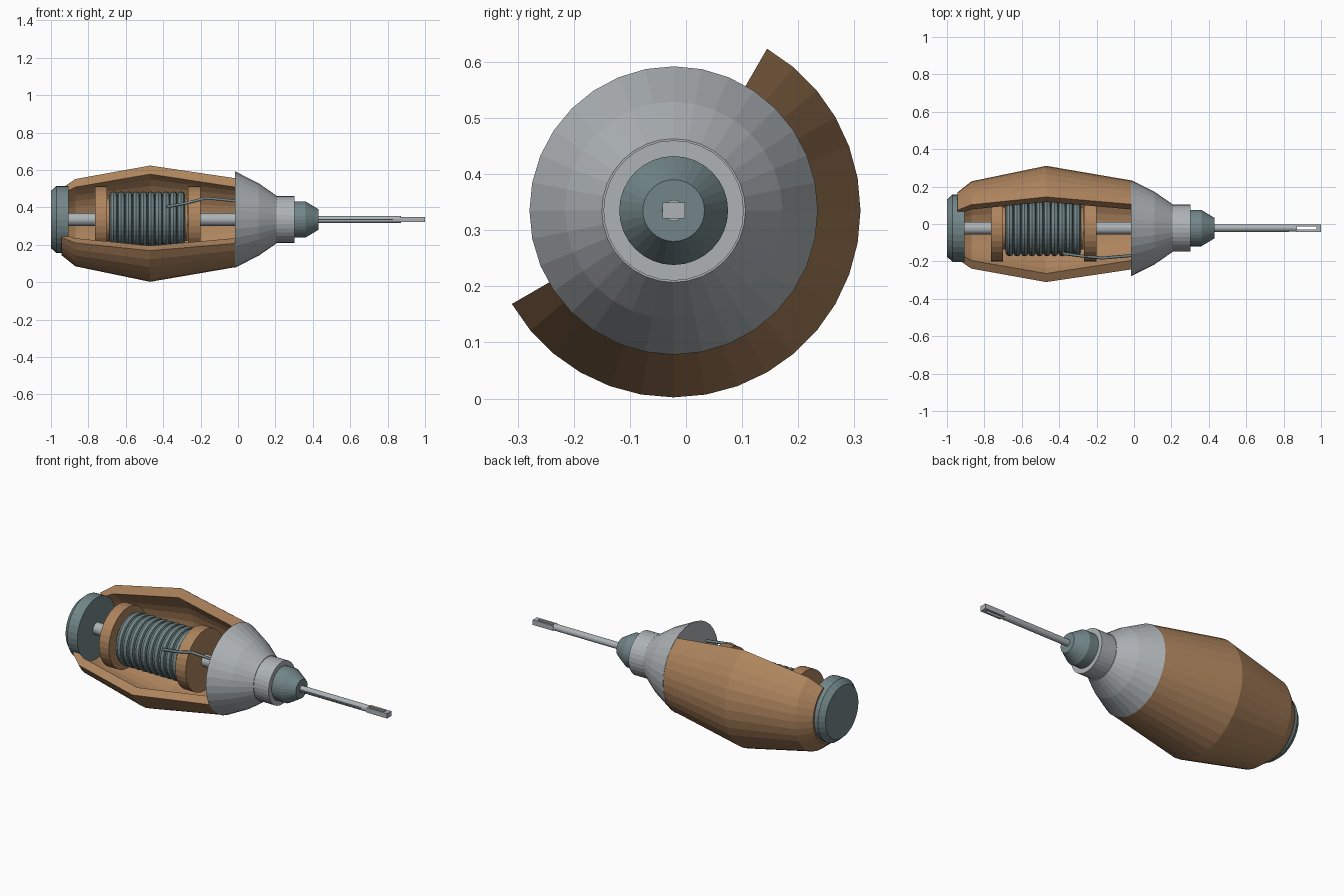
import bpy, bmesh
from math import sin, cos, radians, pi
from mathutils import Vector

if "Cube" in bpy.data.objects:
    bpy.data.objects.remove(bpy.data.objects["Cube"])

CY, CZ = -0.022, 0.335   # tool axis runs along x


def material(name, rgb):
    m = bpy.data.materials.new(name)
    m.diffuse_color = (*rgb, 1)
    m.use_nodes = True
    m.node_tree.nodes["Principled BSDF"].inputs["Base Color"].default_value = m.diffuse_color
    return m


WOOD = material("wood", (0.42, 0.23, 0.11))
DARK = material("dark_metal", (0.17, 0.24, 0.25))
STEEL = material("steel", (0.42, 0.45, 0.47))


def finish(bm, name, mat):
    bmesh.ops.recalc_face_normals(bm, faces=bm.faces)
    me = bpy.data.meshes.new(name)
    bm.to_mesh(me)
    bm.free()
    ob = bpy.data.objects.new(name, me)
    me.materials.append(mat)
    bpy.context.collection.objects.link(ob)
    return ob


def ring(bm, profile, angle):
    a = radians(angle)
    return [bm.verts.new((x, CY + r * cos(a), CZ + r * sin(a))) for x, r in profile]


def turned(name, profile, mat, sides=32):
    """Solid turned about the tool axis, with flat ends."""
    bm = bmesh.new()
    cols = [ring(bm, profile, 360 * i / sides) for i in range(sides)]
    for i in range(sides):
        a, b = cols[i], cols[(i + 1) % sides]
        for j in range(len(profile) - 1):
            bm.faces.new((a[j], a[j + 1], b[j + 1], b[j]))
    bm.faces.new([c[0] for c in cols])
    bm.faces.new([c[-1] for c in cols])
    return finish(bm, name, mat)


def rod(name, x0, x1, r, mat, sides=32):
    return turned(name, [(x0, r), (x1, r)], mat, sides)


def strand(name, points, r, mat):
    cu = bpy.data.curves.new(name, 'CURVE')
    cu.dimensions = '3D'
    cu.bevel_depth = r
    cu.bevel_resolution = 1
    cu.use_fill_caps = True
    sp = cu.splines.new('POLY')
    sp.points.add(len(points) - 1)
    for p, co in zip(sp.points, points):
        p.co = (*co, 1)
    cu.materials.append(mat)
    ob = bpy.data.objects.new(name, cu)
    bpy.context.collection.objects.link(ob)


# Handle: thick wooden shell, open 150 degrees towards the front and top
shell = [(-0.945, 0.19), (-0.87, 0.25), (-0.47, 0.333), (-0.015, 0.255),
         (-0.015, 0.20), (-0.47, 0.28), (-0.87, 0.20), (-0.945, 0.155)]
bm = bmesh.new()
cols = [ring(bm, shell, a) for a in range(-150, 61, 10)]
n = len(shell)
for a, b in zip(cols, cols[1:]):
    for j in range(n):
        k = (j + 1) % n
        bm.faces.new((a[j], a[k], b[k], b[j]))
for c in (cols[0], cols[-1]):
    for j in range(n // 2 - 1):
        bm.faces.new((c[j], c[j + 1], c[n - 2 - j], c[n - 1 - j]))
finish(bm, "handle", WOOD)

# End cap and nose parts
turned("end_cap", [(-1.0, 0.153), (-0.97, 0.18), (-0.905, 0.18)], DARK)
turned("ferrule", [(-0.015, 0.257), (0.11, 0.194), (0.205, 0.128)], STEEL)
rod("collar", 0.2, 0.302, 0.125, STEEL)
turned("collet", [(0.30, 0.097), (0.36, 0.097), (0.43, 0.055)], DARK)

# Spool on its shaft
rod("shaft", -0.91, 0.0, 0.034, STEEL, 24)
rod("spool_core", -0.70, -0.27, 0.115, WOOD)
rod("rear_flange", -0.765, -0.70, 0.179, WOOD)
rod("front_flange", -0.268, -0.20, 0.179, WOOD)

# Wound thread: a row of tori
bm = bmesh.new()
BIG, SMALL, S, T = 0.13, 0.021, 32, 8
for k in range(10):
    cx = -0.665 + 0.04 * k
    prof = [(cx + SMALL * cos(2 * pi * t / T), BIG + SMALL * sin(2 * pi * t / T)) for t in range(T)]
    cols = [ring(bm, prof, 360 * i / S) for i in range(S)]
    for i in range(S):
        a, b = cols[i], cols[(i + 1) % S]
        for j in range(T):
            bm.faces.new((a[j], a[(j + 1) % T], b[(j + 1) % T], b[j]))
finish(bm, "wound_thread", DARK)

# Loose thread into the nose, and along the needle
strand("loose_thread", [(-0.38, -0.158, 0.403), (-0.275, -0.172, 0.423),
                        (-0.17, -0.182, 0.45), (-0.005, -0.168, 0.433)], 0.008, DARK)
strand("needle_thread", [(0.42, CY - 0.018, CZ), (0.83, CY - 0.018, CZ)], 0.004, DARK)

# Needle with a slotted flat tip
rod("needle", 0.42, 0.872, 0.019, STEEL, 16)
bm = bmesh.new()
tip_bars = [((0.867, 0.98), (0.008, 0.02)), ((0.867, 0.98), (-0.02, -0.008)),
            ((0.975, 1.0), (-0.02, 0.02))]
for (x0, x1), (y0, y1) in tip_bars:
    made = bmesh.ops.create_cube(bm, size=1)["verts"]
    bmesh.ops.scale(bm, verts=made, vec=(x1 - x0, y1 - y0, 0.029))
    bmesh.ops.translate(bm, verts=made, vec=Vector(((x0 + x1) / 2, CY + (y0 + y1) / 2, CZ)))
finish(bm, "needle_eye", STEEL)
